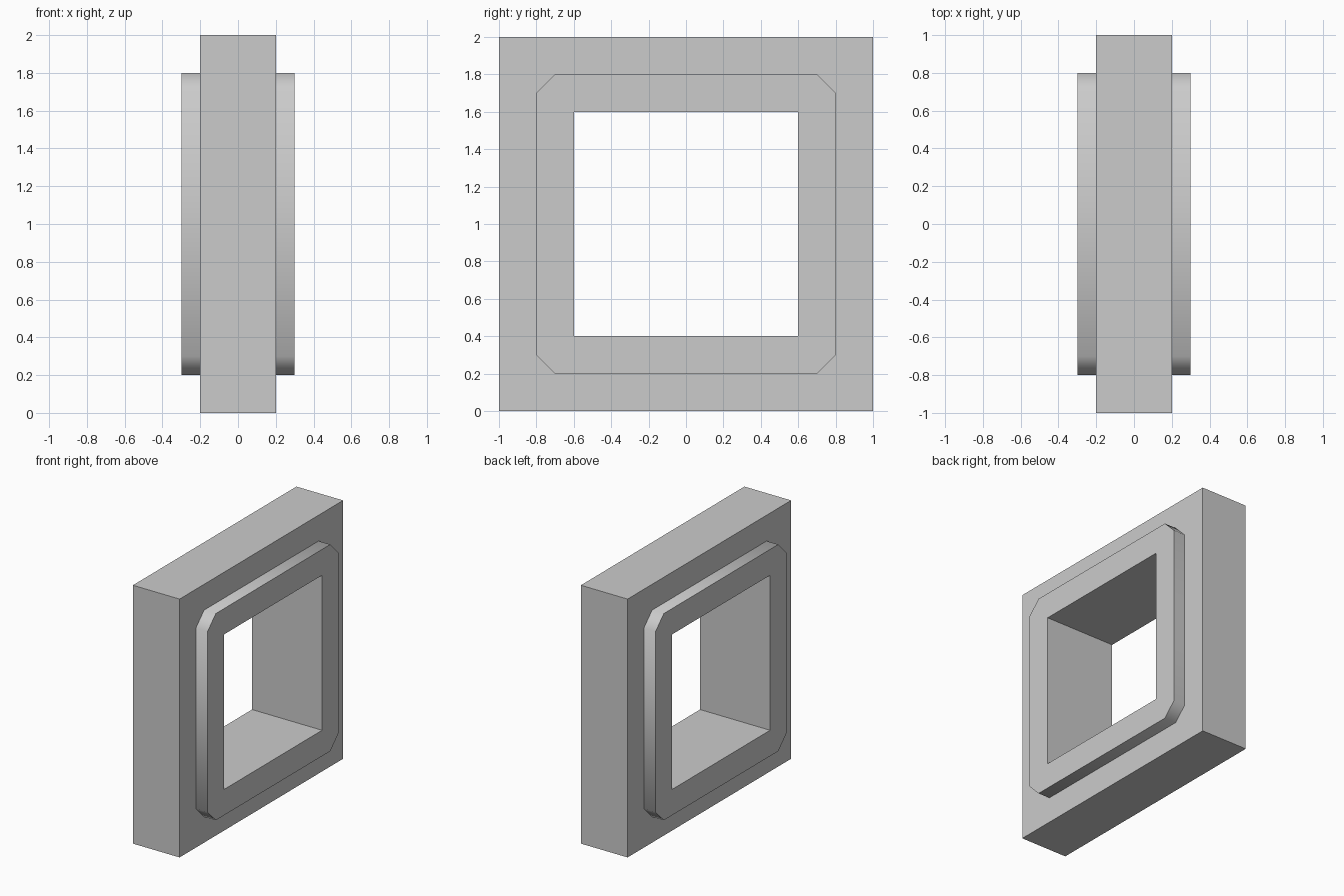
import bpy, bmesh, math

if "Cube" in bpy.data.objects:
    bpy.data.objects.remove(bpy.data.objects["Cube"])


def section(bm, x, half, cut):
    """Square loop in the YZ plane with its corners cut (cut 0 = plain square)."""
    a, b = half, half - cut
    pts = [(a, -b), (a, b), (b, a), (-b, a), (-a, b), (-a, -b), (-b, -a), (b, -a)]
    return [bm.verts.new((x, y, z + 1.0)) for y, z in pts]


# Half of the cross-section, from the hole edge out to the slab rim: x, half size, corner cut
half_profile = [
    (0.3, 0.6, 0.0),   # hole edge
    (0.3, 0.8, 0.1),   # raised collar, outer edge
    (0.2, 0.8, 0.1),   # raised collar, base
    (0.2, 1.0, 0.0),   # slab edge
]
profile = half_profile + [(-x, h, c) for x, h, c in reversed(half_profile)]

# Square frame with a raised collar on both faces, one closed skin
bm = bmesh.new()
loops = [section(bm, *p) for p in profile]
for i, loop in enumerate(loops):
    nxt = loops[(i + 1) % len(loops)]
    for k in range(8):
        j = (k + 1) % 8
        bm.faces.new((loop[k], loop[j], nxt[j], nxt[k]))
bmesh.ops.remove_doubles(bm, verts=bm.verts[:], dist=1e-4)
bmesh.ops.recalc_face_normals(bm, faces=bm.faces[:])

mesh = bpy.data.meshes.new("window_frame")
bm.to_mesh(mesh)
bm.free()
frame = bpy.data.objects.new("window_frame", mesh)
bpy.context.collection.objects.link(frame)

# Smooth around the collar's cut corners, crisp at right angles
bpy.context.view_layer.objects.active = frame
frame.select_set(True)
bpy.ops.object.shade_smooth_by_angle(angle=math.radians(60))
